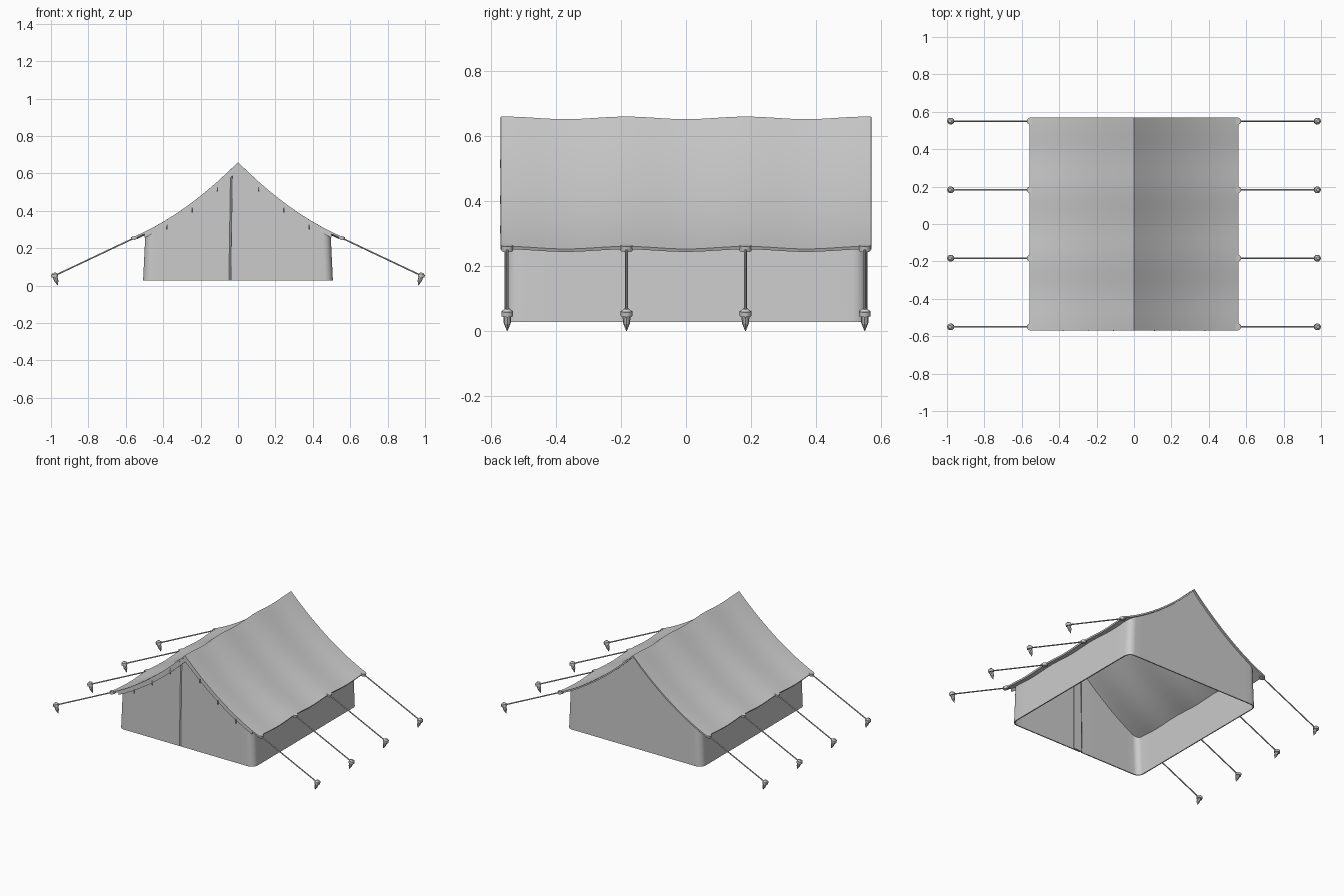
import bpy, bmesh, math
from mathutils import Vector

if "Cube" in bpy.data.objects:
    bpy.data.objects.remove(bpy.data.objects["Cube"])

EAVE, HALF_Y = 0.558, 0.57


def roof_z(x, y=0.555):
    a = abs(x)
    return 0.66 - a + 0.51 * a * a - 0.004 * (1 - math.cos(2 * math.pi * (y - 0.555) / 0.37))


def finish(obj, thickness=0, offset=-1):
    bpy.ops.object.select_all(action='DESELECT')
    obj.select_set(True)
    bpy.context.view_layer.objects.active = obj
    if thickness:
        m = obj.modifiers.new("thickness", 'SOLIDIFY')
        m.thickness, m.offset = thickness, offset
        bpy.ops.object.modifier_apply(modifier=m.name)
    bpy.ops.object.shade_smooth_by_angle(angle=math.radians(35))
    return obj


def sheet(name, rows, thickness, offset=-1):
    """Grid surface from equally long rows of points, given thickness."""
    n = len(rows[0])
    verts = [p for r in rows for p in r]
    faces = [(i * n + j, i * n + j + 1, (i + 1) * n + j + 1, (i + 1) * n + j)
             for i in range(len(rows) - 1) for j in range(n - 1)]
    me = bpy.data.meshes.new(name)
    me.from_pydata(verts, [], faces)
    obj = bpy.data.objects.new(name, me)
    bpy.context.collection.objects.link(obj)
    return finish(obj, thickness, offset)


def rod(name, a, b, r1, r2=None, sides=8):
    """Cylinder or cone running from a to b."""
    a, b = Vector(a), Vector(b)
    bm = bmesh.new()
    bmesh.ops.create_cone(bm, cap_ends=True, segments=sides, radius1=r1,
                          radius2=r1 if r2 is None else r2, depth=(b - a).length)
    me = bpy.data.meshes.new(name)
    bm.to_mesh(me)
    bm.free()
    obj = bpy.data.objects.new(name, me)
    bpy.context.collection.objects.link(obj)
    obj.location = (a + b) / 2
    obj.rotation_euler = (b - a).to_track_quat('Z', 'Y').to_euler()
    return finish(obj)


# sagging roof sheet
xs = [EAVE * i / 10 for i in range(-10, 11)]
ys = [HALF_Y * i / 18 for i in range(-18, 19)]
sheet("roof", [[(x, y, roof_z(x, y)) for x in xs] for y in ys], 0.01)

# wall: one strip round a rounded rectangle, overlapping at the door seam
W, D, R, SEAM = 0.495, 0.558, 0.045, -0.03


def corner(sx, sy, a0):
    return [(sx * (W - R) + R * math.cos(a), sy * (D - R) + R * math.sin(a))
            for a in (math.radians(a0 + 15 * k) for k in range(7))]


def lerp(a, b, n):
    return [a + (b - a) * i / n for i in range(n + 1)]


E = W - R
plan = [(x, -D) for x in [SEAM, 0] + lerp(0, E, 9)[1:-1]]
plan += corner(1, -1, -90) + [(W, y) for y in lerp(-D + R, D - R, 12)[1:-1]]
plan += corner(1, 1, 0) + [(x, D) for x in lerp(E, -E, 18)[1:-1]]
plan += corner(-1, 1, 90) + [(-W, y) for y in lerp(D - R, -D + R, 12)[1:-1]]
plan += corner(-1, -1, 180) + [(x, -D) for x in lerp(-E, SEAM - 0.01, 9)[1:]]
plan += [(SEAM, -D + 0.009), (0, -D + 0.009), (0.02, -D + 0.009)]
bottom = [(x * 1.025 - 0.008 * (abs(x - SEAM) < 0.012), y, 0.028) for x, y in plan]
top = [(x, y, roof_z(x, y) - 0.007) for x, y in plan]
sheet("canvas_wall", [bottom, top], 0.007)

# hanging strip along the front edge of the roof
fx = [0.5 * i / 10 for i in range(-10, 11)]
sheet("front_valance",
      [[(x, -0.565, roof_z(x) - 0.046 + 0.03 * abs(x)) for x in fx],
       [(x, -0.565, roof_z(x) - 0.004) for x in fx]], 0.006)

for s in (-1, 1):
    # fastening toggles under the front strip
    for x in (0.11, 0.245, 0.38):
        z = roof_z(x) - 0.04
        rod("toggle", (s * x, -0.567, z - 0.014), (s * x, -0.567, z + 0.012), 0.005, sides=6)
    # guy lines, eyelets and ground pegs
    for y in (-0.55, -0.183, 0.183, 0.55):
        z = roof_z(EAVE, y)
        rod("eyelet", (s * 0.552, y, z - 0.014), (s * 0.556, y, z + 0.003), 0.018, sides=12)
        rod("guy_line", (s * 0.55, y, z - 0.004), (s * 0.975, y, 0.056), 0.004)
        rod("peg_spike", (s * 0.978, y, 0.046), (s * 0.971, y, 0.025), 0.012, 0.011)
        rod("peg_tip", (s * 0.971, y, 0.025), (s * 0.963, y, 0.0), 0.011, 0.001)
        rod("peg_head", (s * 0.979, y, 0.046), (s * 0.982, y, 0.061), 0.018, sides=12)
        rod("peg_cap", (s * 0.982, y, 0.061), (s * 0.984, y, 0.069), 0.016, 0.008, sides=12)
